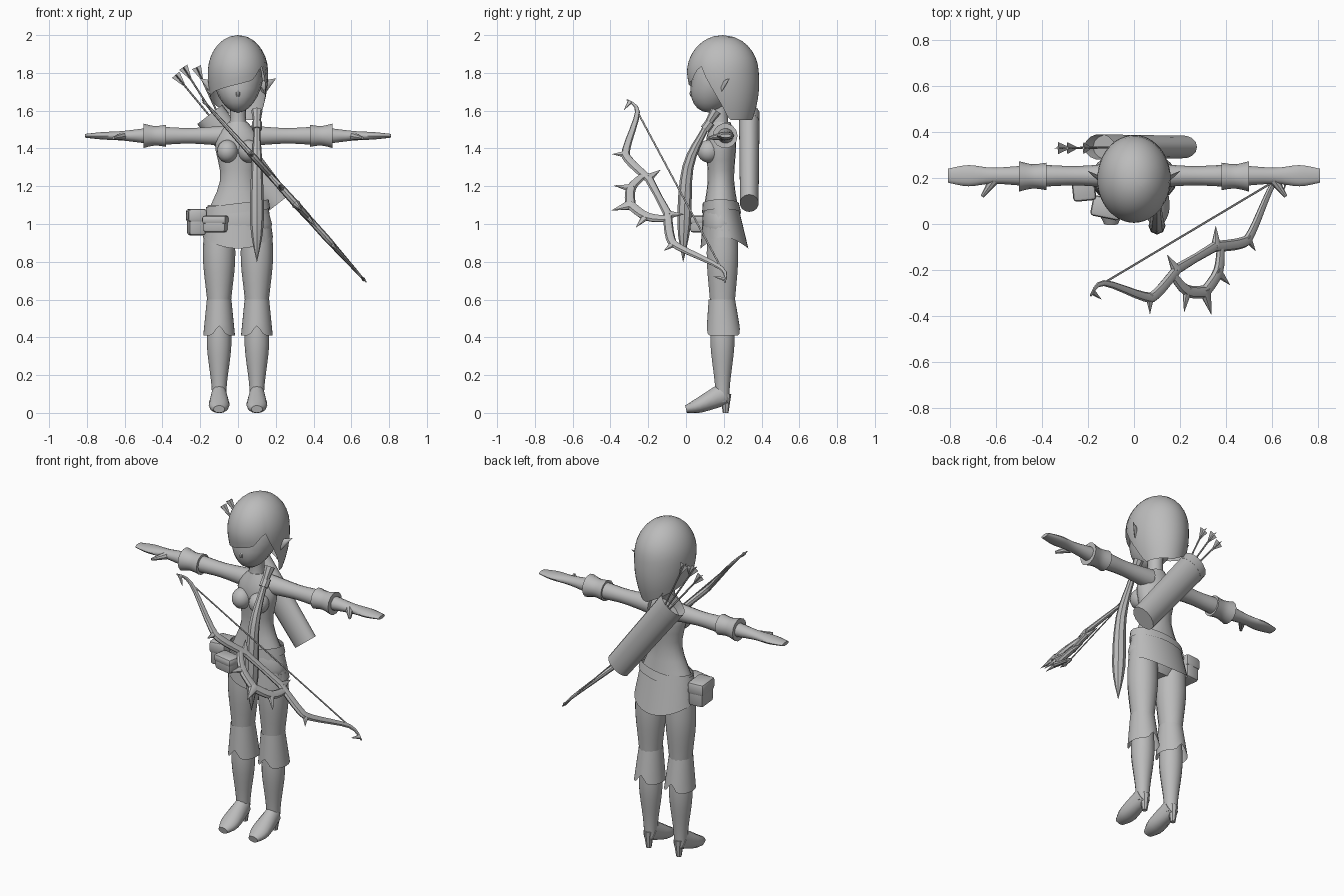
import bpy, bmesh
from math import cos, sin, sqrt, pi, tau, radians
from mathutils import Vector, Matrix

if "Cube" in bpy.data.objects:
    bpy.data.objects.remove(bpy.data.objects["Cube"], do_unlink=True)

grey = bpy.data.materials.new("plain_grey")
grey.use_nodes = True
colour = (.5, .5, .5, 1)
grey.diffuse_color = colour
grey.node_tree.nodes["Principled BSDF"].inputs["Base Color"].default_value = colour
parts = []


def finish(name, bm, mirror=False):
    bmesh.ops.remove_doubles(bm, verts=bm.verts, dist=.0005)
    bmesh.ops.recalc_face_normals(bm, faces=bm.faces)
    mesh = bpy.data.meshes.new(name)
    bm.to_mesh(mesh)
    bm.free()
    mesh.materials.append(grey)
    obj = bpy.data.objects.new(name, mesh)
    bpy.context.collection.objects.link(obj)
    if mirror:
        obj.modifiers.new("Mirror", 'MIRROR')
    parts.append(obj)


def skin(bm, rings, caps=True):
    """Bridge closed rings of points, optionally capping both ends."""
    rows = [[bm.verts.new(point) for point in ring] for ring in rings]
    count = len(rows[0])
    for low, high in zip(rows, rows[1:]):
        for i in range(count):
            k = (i + 1) % count
            bm.faces.new((low[i], low[k], high[k], high[i]))
    if caps:
        bm.faces.new(rows[0])
        return bm.faces.new(rows[-1])


def circle(sides):
    return [(cos(tau * i / sides), sin(tau * i / sides)) for i in range(sides)]


def smooth(keys, steps=4):
    """Catmull-Rom curve through the keys."""
    keys = [Vector(key) for key in keys]
    padded = [keys[0]] + keys + [keys[-1]]
    result = []
    for a, b, c, d in zip(padded, padded[1:], padded[2:], padded[3:]):
        for i in range(steps):
            t = i / steps
            leave, arrive = (c - a) / 2, (d - b) / 2
            bend = b - c
            result.append(b + leave * t + (-3 * bend - 2 * leave - arrive) * t ** 2
                          + (2 * bend + leave + arrive) * t ** 3)
    return result + [keys[-1]]


def loft(name, axis, centre, keys, sides=14, mirror=True):
    """Straight rounded part; each key is (place on axis, radius, second radius if different)."""
    along, first, second = {'x': (Vector((1, 0, 0)), Vector((0, 1, 0)), Vector((0, 0, 1))),
                            'z': (Vector((0, 0, 1)), Vector((1, 0, 0)), Vector((0, 1, 0)))}[axis]
    bm = bmesh.new()
    skin(bm, [[Vector(centre) + along * place + first * a * c + second * b * s
               for c, s in circle(sides)]
              for place, a, b in smooth([(key[0], key[1], key[-1]) for key in keys])])
    finish(name, bm, mirror)


def tube(name, path, radii, ref=(0, 1, 0), sides=8, mirror=False, recess=0):
    """Tapered tube along a curved path; a radius may be a (side, ref) pair."""
    pairs = [r if isinstance(r, tuple) else (r, r) for r in radii]
    keys = smooth([(*point, *pair) for point, pair in zip(path, pairs)])
    points = [Vector(key[:3]) for key in keys]
    rings = []
    for i, point in enumerate(points):
        along = (points[min(i + 1, len(points) - 1)] - points[max(i - 1, 0)]).normalized()
        side = along.cross(Vector(ref)).normalized()
        up = side.cross(along)
        a, b = keys[i][3:]
        rings.append([point + side * a * c + up * b * s for c, s in circle(sides)])
    bm = bmesh.new()
    end = skin(bm, rings)
    if recess:
        bmesh.ops.inset_region(bm, faces=[end], thickness=.015)
        bmesh.ops.translate(bm, verts=end.verts, vec=-along * recess)
    finish(name, bm, mirror)


def shell(name, outline, top, hem, sides=32, rows=12, mirror=False):
    """Open cloth or hair; outline(z) gives the ellipse, top and hem give heights by angle."""
    rings = []
    for j in range(rows + 1):
        ring = []
        for i in range(sides):
            angle = tau * i / sides - pi
            z = top(angle) + (hem(angle) - top(angle)) * (j / rows) ** 1.5
            x, y, a, b = outline(z)
            ring.append((x + a * sin(angle), y - b * cos(angle), z))
        rings.append(ring)
    bm = bmesh.new()
    skin(bm, rings, caps=False)
    finish(name, bm, mirror)


def ball(name, centre, size, lean=0, mirror=False):
    """Ellipsoid whose lower half leans forward and narrows."""
    bm = bmesh.new()
    bmesh.ops.create_uvsphere(bm, u_segments=16, v_segments=12, radius=1,
                              matrix=Matrix.Diagonal((*size, 1)))
    for v in bm.verts:
        drop = max(0, -v.co.z) * lean
        v.co.x *= 1 - drop
        v.co.y -= drop / 4
    bmesh.ops.translate(bm, verts=bm.verts, vec=centre)
    finish(name, bm, mirror)


def box(name, centre, size, turn):
    bm = bmesh.new()
    bmesh.ops.create_cube(bm, size=1, matrix=Matrix.Translation(centre)
                          @ Matrix.Rotation(turn, 4, 'Z') @ Matrix.Diagonal((*size, 1)))
    bmesh.ops.bevel(bm, geom=bm.edges[:], offset=.015, segments=2, affect='EDGES', profile=.5)
    finish(name, bm)


# Head
ball("face", (0, .165, 1.76), (.13, .135, .17), lean=1)
tube("nose", [(0, .05, 1.74), (0, .03, 1.69), (0, .05, 1.67)], [.004, .012, .005])
tube("ear", [(.12, .18, 1.72), (.2, .23, 1.77)], [(.04, .015), .001], sides=6, mirror=True)
loft("neck", 'z', (0, .18, 0), [(1.47, .06), (1.55, .043), (1.66, .045)], mirror=False)


# Bobbed hair with a swept fringe, open over the face
def hair_outline(z):
    if z > 1.8:
        swell = sqrt(max(0, 1 - ((z - 1.8) / .2) ** 2))
    else:
        swell = 1 - 5 * (1.8 - z) ** 2
    return 0, .195 + .1 * max(0, 1.8 - z), .16 * swell, .19 * swell


def hair_hem(angle):
    if angle < -1:
        return 1.56 + .065 * (angle + pi)
    if angle < .5:
        return 1.74 + .04 * angle
    if angle < .9:
        return 1.76 + .2 * (angle - .5)
    return max(1.55, 1.84 - .4 * (angle - .9))


shell("hair", hair_outline, lambda angle: 2, hair_hem, sides=48)
tube("long_lock", [(.1, y, z) for y, z in ((.16, 1.6), (.1, 1.5), (.01, 1.3), (-.01, 1), (-.015, .8))],
     [.03, .018, .03, .036, .001])
tube("lock_tie", [(.1, .13, 1.54), (.1, .1, 1.5)], [.026, .026])

# Torso
loft("torso", 'z', (0, .185, 0), [(.88, .12, .06), (1, .18, .1), (1.23, .095, .07),
                                  (1.43, .12, .08), (1.54, .05, .05)], sides=20, mirror=False)
ball("bust", (.056, .12, 1.385), (.056, .06, .06), mirror=True)


# Skirt and slanted belt
def hips(z, margin=0):
    drop = 1.1 - z
    return 0, .185 + .08 * drop, .16 + .15 * drop + margin, .09 + .16 * drop + margin


shell("skirt", hips, lambda angle: 1.1, lambda angle: .9 - .03 * cos(2 * angle))
shell("belt", lambda z: hips(z, .007), lambda angle: 1.11 + .02 * sin(angle),
      lambda angle: 1.06 + .02 * sin(angle), rows=2)

# Belt pouches with flaps
for label, spot, size, turn in (("side", (-.22, .17, 1.01), (.09, .13, .14), .1),
                                ("front", (-.12, .07, 1), (.12, .08, .09), -.2)):
    box(label + "_pouch", spot, size, turn)
    wide, deep, tall = size
    box(label + "_pouch_flap", Vector(spot) + Vector((0, 0, tall / 4)),
        (wide + .01, deep + .01, tall / 2), turn)

# Legs, boot cuffs and heeled feet
loft("leg", 'z', (.1, .193, 0), [(.97, .08), (.8, .085), (.55, .06, .065),
                                 (.36, .065), (.17, .043), (.06, .035)])
shell("boot_cuff", lambda z: (.1, .22 - .05 * z, .065 + .1 * (.6 - z), .07 + .12 * (.6 - z)),
      lambda angle: .6, lambda angle: .41 + .05 * cos(angle) ** 20, rows=5, mirror=True)
tube("foot", [(.1, 0, .02), (.1, .07, .04), (.1, .2, .1)],
     [(.02, .03), (.04, .055), (.06, .04)], ref=(1, 0, 0), sides=12, mirror=True)
loft("heel", 'z', (.1, .21, 0), [(0, .015), (.1, .03)], sides=8)

# Arms with flat hands, wrist cuffs and thumbs
loft("arm", 'x', (0, .21, 1.467), [(.07, .055), (.25, .042), (.42, .047), (.61, .035, .026),
                                   (.72, .046, .02), (.81, .03, .01)])
loft("arm_cuff", 'x', (0, .207, 1.467), [(.38, .06), (.44, .053), (.5, .066)])
tube("thumb", [(.61, .19, 1.465), (.66, .12, 1.455)], [.022, .008], ref=(0, 0, 1), mirror=True)

# Quiver and arrows on the back
mouth, base = Vector((-.15, .335, 1.58)), Vector((.215, .335, 1.11))
tube("quiver", [base, mouth], [(.075, .05), (.083, .056)], sides=14, recess=.06)
for x, z in ((-.33, 1.79), (-.29, 1.83), (-.22, 1.83)):
    tail = Vector((x, .33, z))
    start = mouth.lerp(base, .3)
    tube("arrow_shaft", [start, tail], [.005, .005], sides=6)
    vane_start = tail - (tail - start).normalized() * .08
    for narrow, wide in (((.003, .003), (.026, .003)), ((.003, .003), (.003, .026))):
        tube("arrow_feather", [vane_start, tail], [narrow, wide], sides=4)

# Bow, laid out along its string and outwards from it
middle = Vector((.24, -.035, 1.18))
along = Vector((.62, .37, -.69))
outward = Vector((.25, -.93, -.28))


def bow_part(name, path, widths):
    tube("bow_" + name, [middle + along * u + outward * v for u, v in path],
         [(width, width * .7) for width in widths], ref=along.cross(outward))


bow_part("string", [(-.59, 0), (.59, 0)], [.005, .005])
bow_part("centre_spike", [(0, .27), (0, .385)], [.034, .001])
for m in (-1, 1):
    bow_part("limb", [(m * .13, .12), (m * .3, .17), (m * .38, .15), (m * .6, 0), (m * .7, .02)],
             [.024, .025, .021, .013, .005])
    bow_part("outer_arch", [(m * .17, .13), (m * .11, .23), (0, .28)], [.02, .026, .028])
    bow_part("grip", [(m * .15, .12), (0, .12)], [.024, .02])
    for name, root, tip, width in (("inner", (.14, .12), (.17, .04), .026),
                                   ("outer", (.1, .22), (.16, .31), .028),
                                   ("limb", (.34, .16), (.37, .235), .024),
                                   ("tip", (.68, .01), (.64, .06), .014)):
        bow_part(name + "_spike", [(m * u, v) for u, v in (root, tip)], [width, .001])

# Smooth shading that keeps the hard edges
bpy.ops.object.select_all(action='DESELECT')
for obj in parts:
    obj.select_set(True)
bpy.context.view_layer.objects.active = parts[0]
bpy.ops.object.shade_smooth_by_angle(angle=radians(42))
